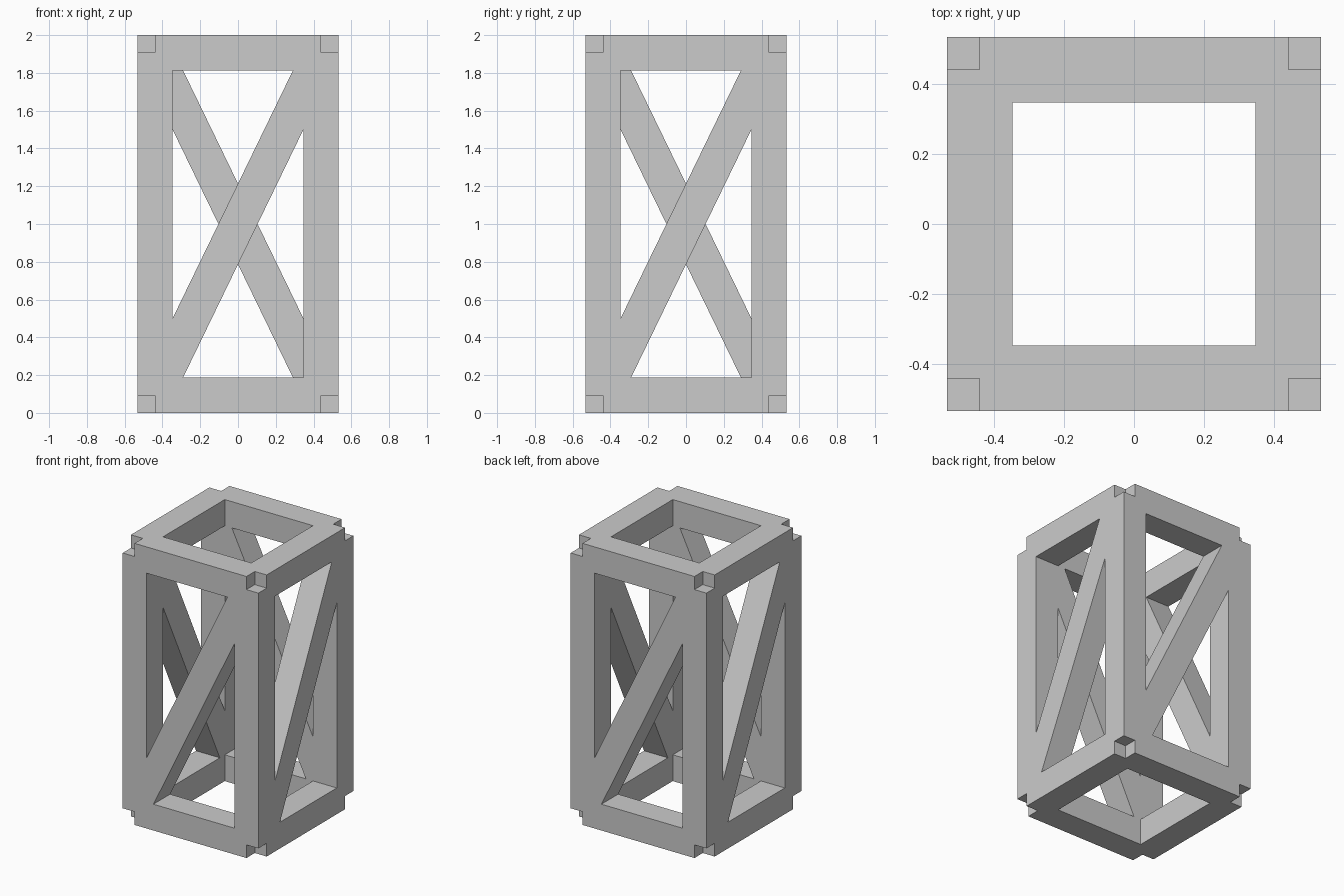
import bpy, bmesh
from math import pi
from mathutils import Vector, Matrix

if "Cube" in bpy.data.objects:
    bpy.data.objects.remove(bpy.data.objects["Cube"])

T = 0.1867           # square beam thickness
N = 0.44             # node offset from the centre in x and y
LOW, HIGH = T / 2, 2 - T / 2


def beam(name, start, end, side):
    """Square beam between two nodes; side is a direction normal to a flat face."""
    start, end, side = Vector(start), Vector(end), Vector(side)
    axis = (end - start).normalized()
    third = side.cross(axis)
    rot = Matrix((axis, side, third)).transposed().to_4x4()
    size = Matrix.Diagonal(((end - start).length, T, T, 1))
    bm = bmesh.new()
    bmesh.ops.create_cube(bm, size=1, matrix=Matrix.Translation((start + end) / 2) @ rot @ size)
    bmesh.ops.recalc_face_normals(bm, faces=bm.faces)
    mesh = bpy.data.meshes.new(name)
    bm.to_mesh(mesh)
    bm.free()
    bpy.context.collection.objects.link(bpy.data.objects.new(name, mesh))


# Each side of the tower is the front side turned by a quarter
for i, face in enumerate(("front", "right", "back", "left")):
    turn = Matrix.Rotation(i * pi / 2, 3, 'Z')
    out = turn @ Vector((0, -1, 0))
    bl, br, tl, tr = (turn @ Vector((x, -N, z)) for z in (LOW, HIGH) for x in (-N, N))
    # Beams stop at the nodes, which leaves the small notch in every corner
    beam(face + "_bottom_rail", bl, br, out)
    beam(face + "_top_rail", tl, tr, out)
    beam(face + "_corner_post", bl, tl, out)
    beam(face + "_diagonal_brace", bl, tr, out)
